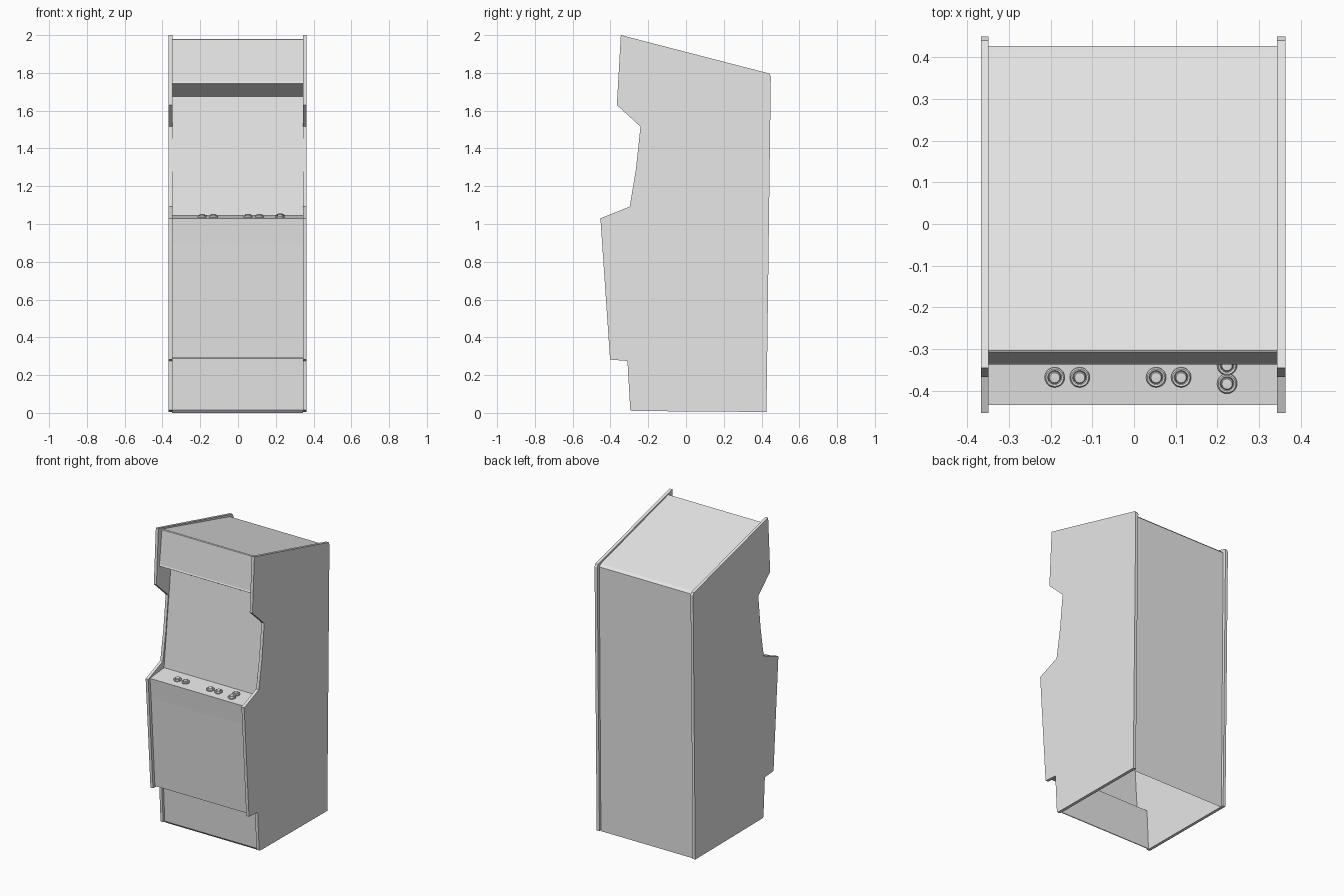
import bpy, bmesh, math
from mathutils import Matrix, Vector

if "Cube" in bpy.data.objects:
    bpy.data.objects.remove(bpy.data.objects["Cube"])

grey = bpy.data.materials.new("light grey")
grey.diffuse_color = (0.8, 0.8, 0.8, 1)
grey.use_nodes = True
grey.node_tree.nodes["Principled BSDF"].inputs["Base Color"].default_value = grey.diffuse_color


def finish(bm, name, smooth=False):
    me = bpy.data.meshes.new(name)
    bmesh.ops.recalc_face_normals(bm, faces=bm.faces)
    for f in bm.faces:
        f.smooth = smooth
    bm.to_mesh(me)
    bm.free()
    me.materials.append(grey)
    ob = bpy.data.objects.new(name, me)
    bpy.context.collection.objects.link(ob)
    if smooth:
        bpy.context.view_layer.objects.active = ob
        ob.select_set(True)
        bpy.ops.object.shade_smooth_by_angle(angle=math.radians(35))
        ob.select_set(False)
    return ob


# Side panels: one (y, z) outline extruded along x
side = [(-0.295, 0.015), (-0.31, 0.275), (-0.402, 0.282), (-0.453, 1.03),
        (-0.298, 1.092), (-0.265, 1.29), (-0.241, 1.515), (-0.366, 1.63),
        (-0.345, 2.0), (0.44, 1.797), (0.449, 1.78), (0.426, 0.005),
        (-0.285, 0.01)]


def side_panel(name, x0, x1):
    bm = bmesh.new()
    face = bm.faces.new([bm.verts.new((x0, y, z)) for y, z in side])
    out = bmesh.ops.extrude_face_region(bm, geom=[face])
    moved = [g for g in out["geom"] if isinstance(g, bmesh.types.BMVert)]
    bmesh.ops.translate(bm, verts=moved, vec=(x1 - x0, 0, 0))
    finish(bm, name)


side_panel("left_side_panel", -0.367, -0.348)
side_panel("right_side_panel", 0.343, 0.363)


# Body panels: open (y, z) profiles stretched between the side panels
def body_panel(name, pts, x0=-0.349, x1=0.344):
    bm = bmesh.new()
    rows = [(bm.verts.new((x0, y, z)), bm.verts.new((x1, y, z))) for y, z in pts]
    for (a, b), (c, d) in zip(rows, rows[1:]):
        bm.faces.new((a, b, d, c))
    finish(bm, name)


body_panel("kick_plate", [(-0.265, 0.0), (-0.278, 0.015), (-0.292, 0.287)])
body_panel("front_door", [(-0.292, 0.287), (-0.382, 0.29), (-0.422, 0.895)])
body_panel("control_deck", [(-0.422, 0.895), (-0.434, 1.03), (-0.285, 1.045)])
body_panel("screen", [(-0.285, 1.045), (-0.215, 1.675)])
body_panel("marquee", [(-0.215, 1.675), (-0.337, 1.745), (-0.333, 1.755),
                       (-0.308, 1.977), (-0.303, 1.98)])
body_panel("roof", [(-0.303, 1.98), (0.412, 1.79), (0.427, 1.775)])
body_panel("back_panel", [(0.427, 1.775), (0.41, 0.0)])


# Buttons: ring and plunger, lathed
def button(name, x, y):
    bm = bmesh.new()
    prof = [(0.024, -0.004), (0.024, 0.007), (0.021, 0.011), (0.017, 0.010),
            (0.015, 0.006), (0.014, 0.013), (0.012, 0.015), (0, 0.016)]
    vs = [bm.verts.new((r, 0, z)) for r, z in prof]
    es = [bm.edges.new(p) for p in zip(vs, vs[1:])]
    bmesh.ops.spin(bm, geom=vs + es, cent=(0, 0, 0), axis=(0, 0, 1),
                   angle=math.tau, steps=20)
    bmesh.ops.remove_doubles(bm, verts=bm.verts, dist=0.0002)
    place = Matrix.Translation(Vector((x, y, 1.03 + 0.1 * (y + 0.434))))
    bmesh.ops.transform(bm, verts=bm.verts,
                        matrix=place @ Matrix.Rotation(math.radians(5.7), 4, 'X'))
    finish(bm, name, True)


spots = [(-0.19, -0.367), (-0.13, -0.367), (0.053, -0.367), (0.113, -0.367),
         (0.223, -0.382), (0.223, -0.338)]
for i, (x, y) in enumerate(spots):
    button(f"button_{i + 1}", x, y)
